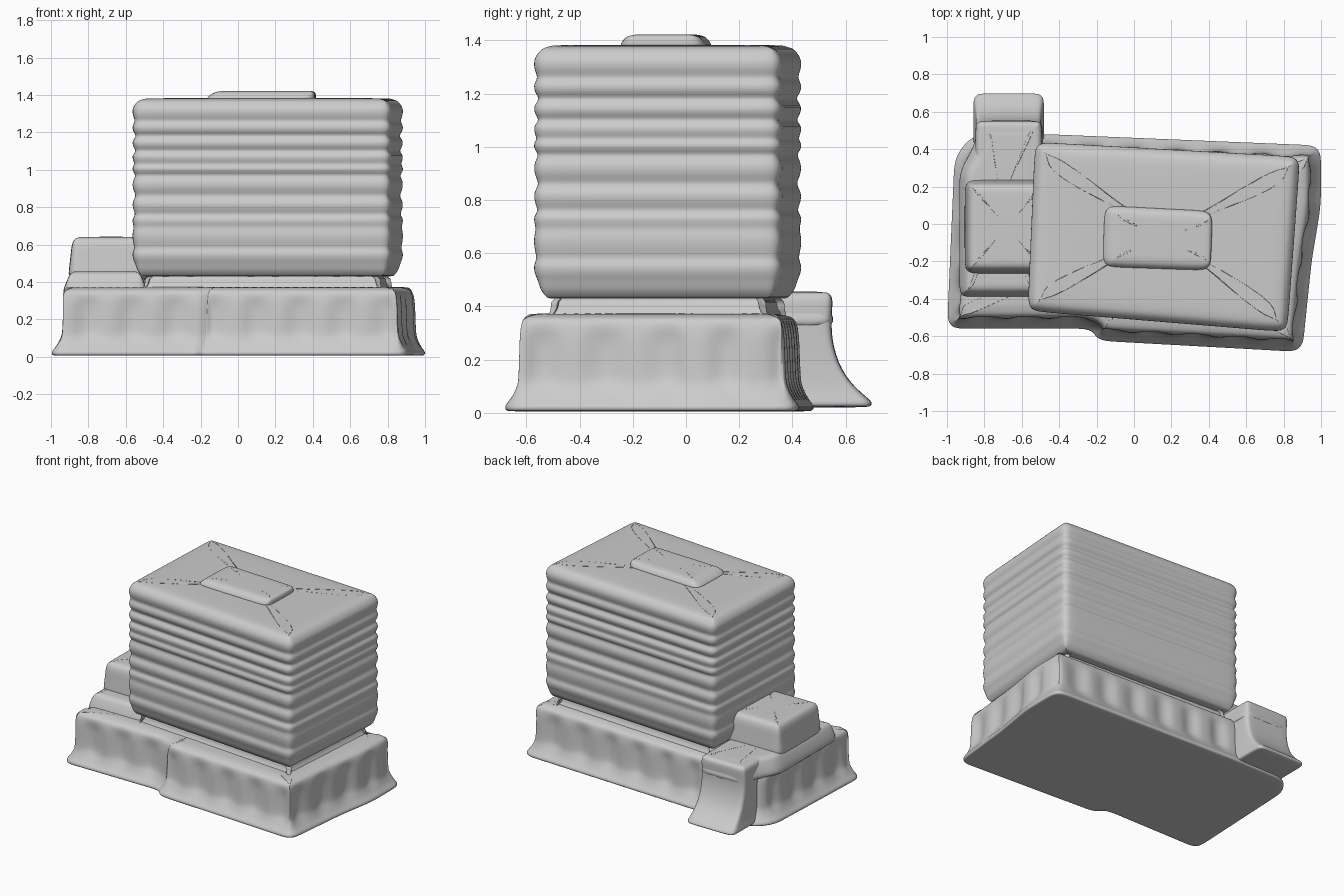
import bpy, bmesh, math
from mathutils import Vector

if "Cube" in bpy.data.objects:
    bpy.data.objects.remove(bpy.data.objects["Cube"])

stone = bpy.data.materials.new("plain grey")
stone.use_nodes = True
GREY = (0.6, 0.6, 0.6, 1)
stone.diffuse_color = GREY
stone.node_tree.nodes["Principled BSDF"].inputs["Base Color"].default_value = GREY


def rounded(corners, radius, step):
    """Counter-clockwise outline with rounded corners, evenly divided."""
    pts = [Vector(c) for c in corners]
    n = len(pts)
    arcs = []
    for i, p in enumerate(pts):
        to_prev, to_next = pts[i - 1] - p, pts[(i + 1) % n] - p
        a = p + to_prev.normalized() * min(radius, to_prev.length * 0.4)
        b = p + to_next.normalized() * min(radius, to_next.length * 0.4)
        arcs.append([a.lerp(p, t).lerp(p.lerp(b, t), t) for t in (0, 0.33, 0.67, 1)])
    out = []
    for i, arc in enumerate(arcs):
        out += arc
        start, end = arc[-1], arcs[(i + 1) % n][0]
        cuts = max(1, round((end - start).length / step))
        out += [start.lerp(end, k / cuts) for k in range(1, cuts)]
    return out


def loft(name, corners, levels, radius=0.06, step=0.12, panel=0.0):
    """Stack inset copies of an outline; level = z, inset, panel weight, dx, dy."""
    ring = rounded(corners, radius, step)
    n = len(ring)
    normals, waves, run = [], [], 0.0
    for i, p in enumerate(ring):
        t = (ring[(i + 1) % n] - ring[i - 1]).normalized()
        normals.append(Vector((t.y, -t.x)))
        run += (p - ring[i - 1]).length
        waves.append(max(-0.4, min(0.8, math.sin(run * math.tau / 0.23))))
    bm = bmesh.new()
    rows = []
    for level in levels:
        z, inset, weight, dx, dy = (tuple(level) + (0, 0, 0))[:5]
        row = []
        for p, nor, w in zip(ring, normals, waves):
            q = p - nor * (inset + panel * weight * w)
            row.append(bm.verts.new((q.x + dx, q.y + dy, z)))
        rows.append(row)
    for low, high in zip(rows, rows[1:]):
        for i in range(n):
            j = (i + 1) % n
            bm.faces.new((low[i], low[j], high[j], high[i]))
    bm.faces.new(rows[0][::-1])
    bm.faces.new(rows[-1])
    for f in bm.faces:
        f.smooth = True
    mesh = bpy.data.meshes.new(name)
    bm.to_mesh(mesh)
    bm.free()
    mesh.materials.append(stone)
    obj = bpy.data.objects.new(name, mesh)
    bpy.context.collection.objects.link(obj)
    sub = obj.modifiers.new("soften", "SUBSURF")
    sub.levels = sub.render_levels = 2
    return obj


def box(x0, x1, y0, y1):
    return [(x0, y0), (x1, y0), (x1, y1), (x0, y1)]


# Flared base storey with shallow panels around its walls
base_plan = [(-1.0, -0.56), (-0.23, -0.56), (-0.19, -0.625), (0.9, -0.685),
             (0.95, -0.2), (1.0, 0.1), (1.0, 0.42), (-0.45, 0.48), (-0.86, 0.48),
             (-0.96, 0.36)]
loft("base_storey", base_plan,
     [(0.006, 0.04), (0.006, 0.012), (0.012, 0), (0.03, 0), (0.05, 0.02), (0.1, 0.047, 0.5),
      (0.13, 0.055, 1), (0.2, 0.058, 1), (0.27, 0.06, 1), (0.31, 0.06, 0.4),
      (0.345, 0.065), (0.362, 0.085), (0.37, 0.12), (0.375, 0.14)],
     radius=0.07, step=0.045, panel=0.018)

# Curved annex at the back, sweeping out to a wide foot
loft("rear_annex", box(-0.86, -0.48, 0.2, 0.7),
     [(0.02, 0.03), (0.025, 0), (0.045, 0), (0.08, 0.01, 0, 0, -0.04),
      (0.16, 0.015, 0, 0, -0.105), (0.28, 0.015, 0, 0, -0.14),
      (0.38, 0.012, 0, 0, -0.14), (0.435, 0.012, 0, 0, -0.135),
      (0.452, 0.03, 0, 0, -0.135), (0.455, 0.05, 0, 0, -0.135)], radius=0.05)

# Stepped blocks on the right wing
loft("lower_step", [(-0.94, -0.4), (-0.48, -0.4), (-0.48, 0.56), (-0.83, 0.56),
                    (-0.86, 0.42), (-0.94, 0.28)],
     [(0.3, 0), (0.36, 0.005), (0.42, 0.03), (0.447, 0.045), (0.455, 0.07), (0.457, 0.09)])
loft("upper_step", box(-0.91, -0.45, -0.27, 0.24),
     [(0.4, 0), (0.46, 0.005), (0.54, 0.015), (0.6, 0.02), (0.632, 0.035),
      (0.64, 0.06), (0.642, 0.08)])

# Recessed neck between base and tower
tower_plan = [(-0.575, -0.47), (0.825, -0.585), (0.895, 0.365), (-0.535, 0.445)]
loft("neck", tower_plan, [(0.34, 0.07), (0.37, 0.08), (0.4, 0.105), (0.46, 0.09)])

# Tower with uneven horizontal ribs
grooves = [(0.5, 0.02), (0.58, 0.018), (0.69, 0.014), (0.76, 0.024), (0.86, 0.028),
           (0.97, 0.026), (1.03, 0.018), (1.1, 0.028), (1.18, 0.03), (1.26, 0.022)]
ribs = [(0.43, 0.08), (0.43, 0.06), (0.445, 0.045), (0.465, 0.03)]
for (z, depth), (z_next, _) in zip(grooves, grooves[1:] + [(1.35, 0)]):
    gap = z_next - z
    ribs += [(z, depth), (z + gap * 0.3, 0.008), (z + gap * 0.7, 0.004)]
ribs += [(1.35, 0.018), (1.372, 0.04), (1.378, 0.07), (1.381, 0.1), (1.383, 0.2)]
loft("tower", tower_plan, ribs, radius=0.07, step=0.15)

# Low raised panel on the roof
loft("roof_panel", [(-0.17, -0.23), (0.41, -0.25), (0.42, 0.07), (-0.16, 0.1)],
     [(1.37, 0), (1.385, 0), (1.405, 0.012, 0, 0.012), (1.418, 0.03, 0, 0.022),
      (1.422, 0.06, 0, 0.03), (1.422, 0.08, 0, 0.03)])
